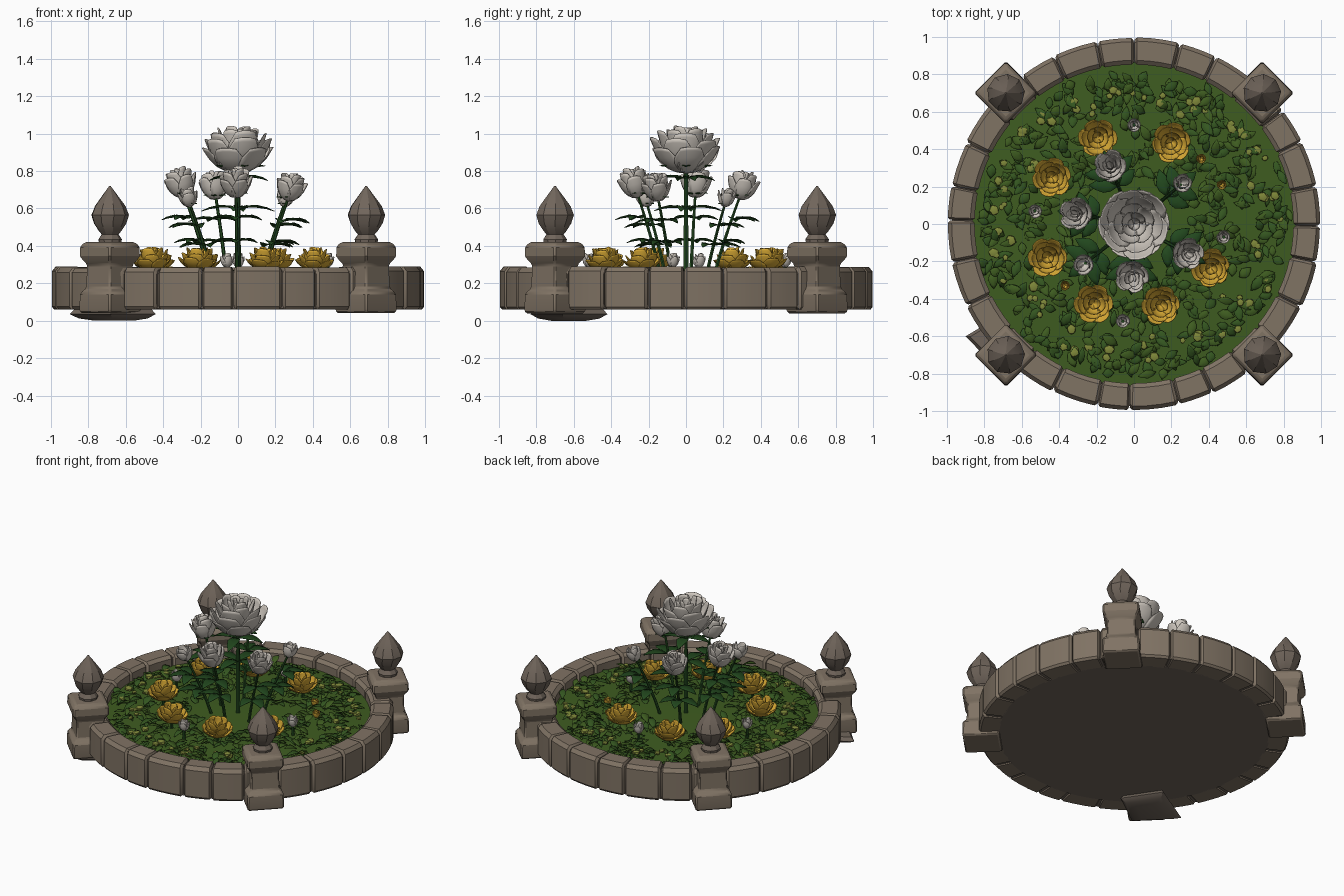
import bpy, bmesh, math, random
from mathutils import Vector, Matrix

if "Cube" in bpy.data.objects:
    bpy.data.objects.remove(bpy.data.objects["Cube"])
random.seed(7)
R = random.uniform
TAU = math.tau


def mat(name, r, g, b):
    lin = [((c / 255 + .055) / 1.055) ** 2.4 for c in (r, g, b)]
    m = bpy.data.materials.new(name)
    m.diffuse_color = (*lin, 1)
    m.use_nodes = True
    m.node_tree.nodes["Principled BSDF"].inputs["Base Color"].default_value = m.diffuse_color
    return m


STONE = mat("stone", 128, 115, 100)
DARK = mat("dark_stone", 112, 101, 91)
GRASS = mat("ground_green", 62, 92, 32)
LEAF = mat("leaf_green", 52, 86, 32)
STEM = mat("stem_green", 34, 72, 30)
OLIVE = mat("pale_olive", 128, 137, 58)
YELLOW = mat("golden_petal", 214, 168, 52)
WHITE = mat("white_petal", 206, 199, 190)


def finish(bm, name, mats, bevel=0, thick=0, angle=35):
    me = bpy.data.meshes.new(name)
    bmesh.ops.recalc_face_normals(bm, faces=bm.faces)
    bm.to_mesh(me)
    bm.free()
    ob = bpy.data.objects.new(name, me)
    bpy.context.collection.objects.link(ob)
    for m in mats:
        me.materials.append(m)
    if bevel:
        b = ob.modifiers.new("bevel", 'BEVEL')
        b.width, b.segments = bevel, 1
    if thick:
        s = ob.modifiers.new("solid", 'SOLIDIFY')
        s.thickness = thick
    bpy.ops.object.select_all(action='DESELECT')
    ob.select_set(True)
    bpy.context.view_layer.objects.active = ob
    bpy.ops.object.shade_smooth_by_angle(angle=math.radians(angle))
    return ob


def loft(bm, rings, caps=True):
    vs = [[bm.verts.new(p) for p in ring] for ring in rings]
    n = len(vs[0])
    for a, b in zip(vs, vs[1:]):
        for i in range(n):
            bm.faces.new((a[i], a[(i + 1) % n], b[(i + 1) % n], b[i]))
    if caps:
        bm.faces.new(vs[0][::-1])
        bm.faces.new(vs[-1])


def circle(r, z, n, x=0, y=0, a0=0):
    return [(x + r * math.cos(a0 + TAU * i / n), y + r * math.sin(a0 + TAU * i / n), z) for i in range(n)]


def grid(bm, rows, mi=0):
    vs = [[bm.verts.new(p) for p in row] for row in rows]
    for a, b in zip(vs, vs[1:]):
        for i in range(len(a) - 1):
            bm.faces.new((a[i], a[i + 1], b[i + 1], b[i])).material_index = mi


# wall of chamfered curved stones
N = 28
cuts = [TAU * (i + R(-.13, .13)) / N for i in range(N)]
cuts.append(cuts[0] + TAU)
bm = bmesh.new()
for a0, a1 in zip(cuts, cuts[1:]):
    top, out = .29 - R(0, .008), 1 - R(0, .008)
    prof = [(.865, .06), (out - .012, .06), (out, .075), (out, top - .025), (out - .02, top),
            (.875, top), (.852, top - .02), (.852, .075)]
    rings = []
    for t, sh in ((.012, .012), (.07, 0), (.35, 0), (.65, 0), (.93, 0), (.988, .012)):
        a = a0 + (a1 - a0) * t
        ring = []
        for r, z in prof:
            r += sh if r < .92 else -sh
            z += sh if z < .17 else -sh
            ring.append((r * math.cos(a), r * math.sin(a), z))
        rings.append(ring)
    loft(bm, rings)
finish(bm, "wall_stones", [STONE])

# mortar core and underside
bm = bmesh.new()
loft(bm, [circle(.975, .066, 84), circle(.975, .265, 84), circle(.87, .265, 84), circle(.87, .2, 84)])
finish(bm, "wall_core", [DARK])
bm = bmesh.new()
loft(bm, [circle(.875, .06, 64), circle(.875, .19, 64)])
finish(bm, "base_disc", [DARK])

# planted ground
bm = bmesh.new()
loft(bm, [circle(.865, .18, 64), circle(.865, .212, 64), circle(.5, .225, 64), circle(.1, .232, 64)])
finish(bm, "ground", [GRASS])

# four pillars with pointed finials
for sx in (-1, 1):
    for sy in (-1, 1):
        x, y = .685 * sx, .7 * sy
        side = ("left" if sx < 0 else "right") + ("_front" if sy < 0 else "_back")
        bm = bmesh.new()
        loft(bm, [circle(h * 1.414, z, 4, x, y) for z, h in
                  ((.04, .115), (.06, .12), (.15, .117), (.175, .094), (.30, .09), (.325, .108),
                   (.345, .118), (.40, .117), (.42, .098))])
        finish(bm, "pillar_" + side, [STONE], bevel=.009, angle=25)
        bm = bmesh.new()
        loft(bm, [circle(r, z, 9, x, y, R(0, .1)) for r, z in
                  ((.06, .41), (.064, .435), (.046, .462), (.062, .48), (.088, .52), (.102, .565),
                   (.084, .612), (.045, .665), (.004, .72))])
        finish(bm, "finial_" + side, [DARK], angle=28)

# loose slab under the front left pillar
bm = bmesh.new()
quad = [Vector(p) for p in ((-.9, -.6), (-.6, -.42), (-.44, -.66), (-.68, -.83))]
mid = sum(quad, Vector((0, 0))) / 4
loft(bm, [[(*(mid + (q - mid) * s), z) for q in quad] for s, z in ((.45, 0), (.8, .012), (1, .035), (.9, .06))])
finish(bm, "loose_slab", [DARK])


def leaf(bm, pos, ang, length, width, rise=.1, droop=.25, mi=0):
    # folded, arched leaf blade
    d = Vector((math.cos(ang), math.sin(ang), 0))
    s = Vector((-d.y, d.x, 0))
    rows = []
    for t, w in ((0, .06), (.25, .8), (.5, 1), (.78, .6), (1, .04)):
        c = Vector(pos) + d * length * t + Vector((0, 0, length * (rise * t * 2 - droop * t * t)))
        e = s * width * w / 2
        up = Vector((0, 0, width * w * .15))
        rows.append([c - e + up, c, c + e + up])
    grid(bm, rows, mi)


def rose(bm, pos, rad, height, layers, tilt=(0, 0)):
    # rings of cupped petals: (count, radius share, base share, top share, cup angle)
    M = Matrix.Translation(pos) @ Matrix.Rotation(tilt[1], 4, Vector((-math.sin(tilt[0]), math.cos(tilt[0]), 0)))
    for k, (n, rs, zb, zt, cup) in enumerate(layers):
        off = R(0, .4) + k * .6
        for i in range(n):
            rows = []
            half = math.pi / n * 1.22
            jz, jr = R(-.04, .03), R(.96, 1.04)
            for v in (0, .25, .5, .75, .92, 1):
                row = []
                for u in (-1, -.6, -.2, .2, .6, 1):
                    vv = v * (1 - .22 * u ** 4)
                    r = rad * rs * jr * (math.sin(vv * cup) / math.sin(min(cup, 1.57)) + .07 * vv ** 8)
                    r *= 1 - .06 * (u + 1) / 2
                    z = zb + (zt + jz - zb) * (1 - math.cos(vv * cup)) / (1 - math.cos(cup))
                    a = off + TAU * i / n + u * half * (1 if v < .8 else 1 - (v - .8) * .9)
                    row.append(M @ Vector((r * math.cos(a), r * math.sin(a), z * height)))
                rows.append(row)
            grid(bm, rows)


def stem(bm, a, b, r):
    a, b = Vector(a), Vector(b)
    pts = []
    for i in range(6):
        t = i / 5
        p = a.lerp(b, t)
        p.z = a.z + (b.z - a.z) * t ** .85
        pts.append(p)
    loft(bm, [circle(r * (1 - .06 * i), p.z, 6, p.x, p.y) for i, p in enumerate(pts)])
    return pts


BIG = [(6, 1, 0, .58, 1.35), (6, .95, .05, .76, 1.5), (5, .78, .15, .9, 1.6), (5, .55, .3, .97, 1.65),
       (4, .34, .4, 1, 1.7), (3, .17, .45, 1, 1.7)]
SMALL = [(5, 1, 0, .72, 1.5), (4, .8, .05, .9, 1.6), (3, .5, .2, 1, 1.7), (3, .25, .3, 1, 1.7)]
LOW = [(6, 1, .05, .5, 1.5), (5, .84, .1, .72, 1.6), (4, .6, .2, .97, 1.75), (3, .33, .3, 1, 1.7)]
BUD = [(4, 1, 0, .8, 1.8), (3, .7, .1, 1, 2.0)]

# tall white roses: x, y, base z, radius, height, layers
tall = [(0, 0, .79, .185, .245, BIG), (-.12, .29, .65, .08, .15, SMALL), (-.29, .05, .66, .084, .16, SMALL),
        (.27, -.15, .64, .08, .15, SMALL), (-.01, -.26, .66, .084, .16, SMALL),
        (.25, .21, .61, .048, .1, BUD), (-.26, -.21, .61, .052, .1, BUD)]
petals, stems, leaves = bmesh.new(), bmesh.new(), bmesh.new()
for k, (x, y, z, r, h, lay) in enumerate(tall):
    ang = math.atan2(y, x)
    rose(petals, (x, y, z), r, h, lay, (ang, 0 if k == 0 else .22))
    pts = stem(stems, (x * .5, y * .5, .21), (x, y, z + .02), .016 if k == 0 else .011)
    for j in range(5):
        leaf(leaves, (x, y, z + .01), ang + j * TAU / 5, r * .8, r * .4, .15, .1)
    for lvl in ((3, 5) if k == 0 else (2, 4)):
        p = pts[lvl].copy()
        if lvl > 3:
            p.z -= .05
        for j in range(4 if k == 0 else 3):
            a = ang + lvl + j * TAU / 4 if k == 0 else ang + (j - 1) * 1.15
            leaf(leaves, p, a, R(.15, .2) if k == 0 else R(.12, .16), .075, .12, .3)
finish(petals, "white_roses", [WHITE], thick=.004)
finish(stems, "rose_stems", [STEM])
finish(leaves, "stem_leaves", [STEM], thick=.003)

# low golden roses and golden buds
bm = bmesh.new()
gold = [(-.19, .46), (.20, .44), (-.44, .25), (-.46, -.18), (-.22, -.43), (.14, -.43), (.41, -.23)]
for x, y in gold:
    rose(bm, (x, y, .265), .1, .125, LOW, (R(0, 6), R(0, .1)))
for x, y in ((.47, .21), (.36, .35), (-.37, -.33)):
    rose(bm, (x, y, .24), .024, .05, BUD)
finish(bm, "golden_roses", [YELLOW], thick=.003)

# low white buds
bm = bmesh.new()
for x, y in ((0, .53), (-.53, .07), (-.06, -.52), (.48, -.07)):
    rose(bm, (x, y, .285), .035, .075, BUD)
finish(bm, "low_white_buds", [WHITE], thick=.003)
bm = bmesh.new()
for x, y in gold + [(0, .53), (-.53, .07), (-.06, -.52), (.48, -.07)]:
    stem(bm, (x, y, .2), (x, y, .3), .012)
finish(bm, "short_stems", [STEM])

# ground foliage, denser toward the wall
bm = bmesh.new()
for i in range(620):
    r = .83 * R(.12, 1) ** .5
    a = R(0, TAU)
    ang = R(0, TAU)
    L = R(.06, .1)
    x, y = r * math.cos(a), r * math.sin(a)
    if math.hypot(x + L * math.cos(ang), y + L * math.sin(ang)) > .85:
        ang = a + math.pi + R(-.8, .8)
    leaf(bm, (x, y, R(.215, .24)), ang, L, R(.035, .055), R(.1, .45), .4, i % 2)
finish(bm, "ground_leaves", [GRASS, LEAF], thick=.002)

# pale rounded plants in clumps around the edge
bm = bmesh.new()
for i in range(46):
    a0, r0 = TAU * i / 46 + R(-.05, .05), R(.62, .78)
    for j in range(random.choice((1, 2, 3))):
        a, r = a0 + R(-.06, .06), r0 + R(-.04, .04)
        s = R(.015, .029)
        M = Matrix.Translation((r * math.cos(a), r * math.sin(a), R(.235, .262))) @ \
            Matrix.Rotation(R(0, 3), 4, 'Z') @ Matrix.Diagonal((s * 1.15, s, s * .7, 1))
        bmesh.ops.create_icosphere(bm, subdivisions=1, radius=1, matrix=M)
finish(bm, "pale_plants", [OLIVE])
